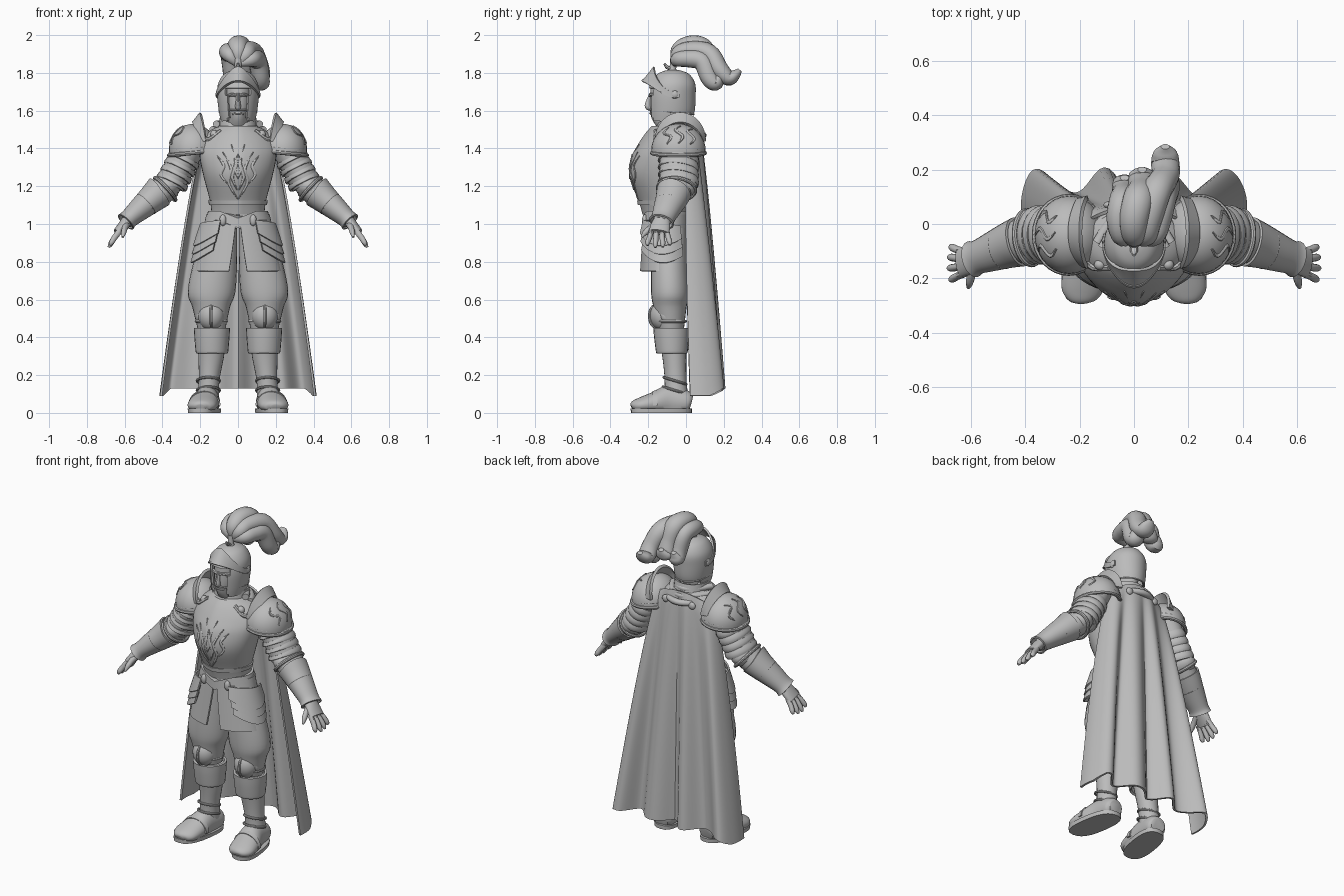
import bpy, bmesh
from math import sin, cos, pi, radians
from mathutils import Vector

if "Cube" in bpy.data.objects:
    bpy.data.objects.remove(bpy.data.objects["Cube"])

grey = bpy.data.materials.new("plain grey")
grey.use_nodes = True
grey.diffuse_color = (0.5, 0.5, 0.5, 1)
grey.node_tree.nodes["Principled BSDF"].inputs["Base Color"].default_value = (0.5, 0.5, 0.5, 1)
parts = []


def finish(name, bm, mirror=False, thick=0):
    bmesh.ops.recalc_face_normals(bm, faces=bm.faces)
    mesh = bpy.data.meshes.new(name)
    bm.to_mesh(mesh)
    bm.free()
    ob = bpy.data.objects.new(name, mesh)
    bpy.context.collection.objects.link(ob)
    mesh.materials.append(grey)
    if thick:
        s = ob.modifiers.new("thickness", 'SOLIDIFY')
        s.thickness, s.offset = thick, 0
    if mirror:
        ob.modifiers.new("mirror", 'MIRROR')
    parts.append(ob)
    return ob


def spline(pts, k=5):
    out = []
    for i in range(len(pts) - 1):
        a, b, c, d = pts[max(i - 1, 0)], pts[i], pts[i + 1], pts[min(i + 2, len(pts) - 1)]
        for s in range(k):
            t = s / k
            out.append([q + .5 * t * (r - p + t * (2*p - 5*q + 4*r - w + t * (3*(q - r) + w - p)))
                        for p, q, r, w in zip(a, b, c, d)])
    return out + [list(pts[-1])]


def grid(bm, rows, closed):
    for a, b in zip(rows, rows[1:]):
        for i in range(len(a) - (not closed)):
            j = (i + 1) % len(a)
            bm.faces.new((a[i], a[j], b[j], b[i]))


def loft(name, pts, ref=(0, 1, 0), n=24, flat=False, caps=True, mirror=False, thick=0,
         power=2, warp=None, cut=None, k=5):
    """Rings along a path; each point is x, y, z, radius along ref, other radius."""
    bm, rows, path = bmesh.new(), [], spline(pts, k)
    ref = Vector(ref)
    for i, p in enumerate(path):
        t = Vector((0, 0, 1)) if flat else Vector(path[min(i + 1, len(path) - 1)][:3]) - Vector(path[max(i - 1, 0)][:3])
        t.normalize()
        u = (ref - t * ref.dot(t)).normalized()
        v = t.cross(u)
        row = []
        for j in range(n):
            c, s = cos(2*pi*j/n), sin(2*pi*j/n)
            c, s = [abs(q) ** (2/power) * (1 if q > 0 else -1) for q in (c, s)]
            co = Vector(p[:3]) + u * c * p[3] + v * s * p[4]
            row.append(bm.verts.new(warp(co) if warp else co))
        rows.append(row)
    grid(bm, rows, True)
    if caps:
        bm.faces.new(rows[0])
        bm.faces.new(rows[-1])
    if cut:
        bmesh.ops.delete(bm, geom=[f for f in bm.faces if cut(f.calc_center_median())], context='FACES')
    return finish(name, bm, mirror, thick)


def sheet(name, f, nu=32, nv=10, mirror=False, thick=.012):
    bm = bmesh.new()
    rows = [[bm.verts.new(f(i/nu, j/nv)) for i in range(nu + 1)] for j in range(nv + 1)]
    grid(bm, rows, False)
    return finish(name, bm, mirror, thick)


def ball(name, c, r, mirror=True, floor=None):
    bm = bmesh.new()
    bmesh.ops.create_uvsphere(bm, u_segments=28, v_segments=18, radius=1)
    for v in bm.verts:
        v.co = Vector(c) + Vector(a * b for a, b in zip(v.co, r))
    if floor:
        bmesh.ops.bisect_plane(bm, geom=bm.verts[:] + bm.edges[:] + bm.faces[:],
                               plane_co=(0, 0, floor), plane_no=(0, 0, 1), clear_inner=True)
    return finish(name, bm, mirror, .012 if floor else 0)


def ring(name, c, ra, rb, axis, r=.01, mirror=True):
    t = Vector(axis).normalized()
    u = (Vector((0, 1, 0)) - t * t.y).normalized()
    v = t.cross(u)
    bm, rows = bmesh.new(), []
    for i in range(33):
        d = u * cos(i*pi/16) * ra + v * sin(i*pi/16) * rb
        rows.append([bm.verts.new(Vector(c) + d + (d.normalized() * cos(j*pi/4) + t * sin(j*pi/4)) * r) for j in range(8)])
    grid(bm, rows, True)
    bmesh.ops.remove_doubles(bm, verts=bm.verts, dist=1e-5)
    return finish(name, bm, mirror)


# Torso, belt and collar
def keel(co):
    if co.y < -.1:
        co.y -= .03 * max(0, 1 - abs(co.x) / .15)
    return co

chest = loft("breastplate", [(0, -.1, 1.05, .14, .1), (0, -.105, 1.12, .148, .115), (0, -.115, 1.25, .182, .155),
    (0, -.105, 1.35, .202, .155), (0, -.085, 1.42, .2, .14), (0, -.065, 1.48, .165, .12), (0, -.055, 1.52, .1, .095)],
    ref=(1, 0, 0), n=40, flat=True, warp=keel, power=2.2)
loft("breastplate_rim", [(0, -.105, 1.1, .153, .12), (0, -.105, 1.125, .158, .124)], ref=(1, 0, 0), flat=True, warp=keel, n=40)

def dip(co):
    co.z -= .04 * max(0, 1 - abs(co.x) / .1) if co.y < -.1 else 0
    return co

loft("belt", [(0, -.105, 1.02, .172, .128), (0, -.105, 1.07, .158, .126)], ref=(1, 0, 0), flat=True, warp=dip, n=40)
loft("gorget", [(0, -.065, 1.46, .115, .13), (0, -.06, 1.5, .098, .105), (0, -.06, 1.56, .092, .088)],
     ref=(1, 0, 0), flat=True, caps=False, thick=.012, warp=dip)
ball("collar_knot", (.125, -.15, 1.475), (.022, .02, .022))
loft("collar_cord", [(.09, -.16, 1.495, .012, .012), (.15, -.16, 1.45, .012, .012), (.19, -.13, 1.46, .012, .012)], n=8, mirror=True)

# Flame relief on the breastplate
bpy.context.view_layer.update()
strokes = [[(0, 1.13), (.05, 1.22), (.035, 1.29), (.08, 1.38)], [(.005, 1.18), (.03, 1.25), (.01, 1.32), (.035, 1.42)],
           [(.05, 1.21), (.09, 1.26), (.075, 1.31), (.11, 1.36)], [(0, 1.24), (.015, 1.3), (0, 1.37)]]
for line in strokes:
    pts = []
    for i, (x, z) in enumerate(line):
        hit = chest.ray_cast(Vector((x, -1, z)), Vector((0, 1, 0)))[1]
        r = .002 if i in (0, len(line) - 1) else .009
        pts.append((*hit, .005, r))
    loft("chest_flame", pts, n=8, mirror=True)

# Fauld skirt with overlapping hip plates
def hip(a, z, off=0):
    t = (1.05 - z) / .3
    return Vector(((.162 + .065*t + off) * sin(a), -.1 - .012*t - (.115 + .013*t + off) * cos(a), z))

sheet("skirt", lambda u, v: hip(.04 + .17*v + u * (pi - .04 - .17*v), 1.05 - .3*v), mirror=True)
for i in range(3):
    sheet("hip_plate", lambda u, v: hip(.5 + .05*i + u * 1.6, 1.02 - .045*i - v * (.07 + .05*sin(u*pi)) - .03*u, .024 - .003*i + .012*v),
          nu=20, nv=5, mirror=True, thick=.01)
ball("belt_buckle", (.08, -.218, 1.02), (.018, .015, .03))

# Legs and boots
loft("trouser", [(.09, -.09, .98, .085, .09), (.12, -.09, .8, .115, .095), (.14, -.085, .64, .126, .1), (.142, -.085, .56, .1, .088),
    (.14, -.08, .45, .075, .07)], ref=(1, 0, 0), flat=True, mirror=True)
ball("knee_guard", (.142, -.12, .515), (.07, .07, .08))
loft("knee_ridge", [(.142, -.15, .585, .006, .006), (.142, -.188, .545, .008, .008), (.142, -.188, .48, .008, .008), (.142, -.15, .44, .006, .006)], n=8, mirror=True)
ring("knee_strap", (.142, -.08, .485), .078, .08, (0, 0, 1), .008)
ball("knee_wing", (.208, -.09, .52), (.018, .045, .045))
loft("boot_cuff", [(.138, -.078, .45, .089, .088), (.138, -.077, .4, .086, .085), (.138, -.075, .33, .08, .078), (.138, -.075, .32, .077, .075)],
     ref=(1, 0, 0), flat=True, mirror=True, caps=False, thick=.014)
loft("boot_shaft", [(.138, -.075, .43, .078, .076), (.142, -.062, .3, .068, .064), (.153, -.055, .17, .055, .058), (.16, -.05, .05, .06, .066)],
     ref=(1, 0, 0), flat=True, mirror=True)

def ground(co):
    co.z = max(co.z, .015)
    return co

loft("boot_foot", [(.155, .025, .05, .045, .04), (.157, 0, .055, .062, .065), (.165, -.09, .06, .066, .085), (.18, -.17, .05, .078, .06),
    (.192, -.24, .04, .076, .042), (.197, -.275, .035, .055, .03), (.198, -.288, .03, .025, .015)], ref=(1, 0, 0), warp=ground, mirror=True)
loft("boot_sole", [(.178, -.13, 0, .08, .162), (.178, -.13, .024, .082, .163)], ref=(1, 0, 0), flat=True, mirror=True, power=2.6,
     warp=lambda co: Vector((co.x - .15*(co.y + .13), co.y, co.z)))
for y, z in ((-.058, .17), (-.062, .12)):
    ring("ankle_strap", (.157, y, z), .063, .06, (0, .3, 1), .007)
sheet("instep_strap", lambda u, v: Vector((.178 + .079*cos(pi*u), -.15 - .025*v, .04 + (.077 - .008*v)*sin(pi*u))), nv=2, mirror=True)

# Shoulder armour
ball("pauldron", (.238, -.04, 1.39), (.122, .138, .134), floor=1.372)
ring("pauldron_rim", (.24, -.04, 1.376), .14, .126, (.1, 0, 1), .011)
ring("pauldron_band", (.238, -.04, 1.402), .138, .123, (.1, 0, 1), .005)

def flange(u, v):
    a = radians(-75 + 150*u)
    r = 1 + .38 * v * cos(a)
    return Vector((.222 - .04*v + .015*cos(2*a), -.03 + .12*sin(a)*r, 1.4 + .135*cos(a)*r))

sheet("pauldron_flange", flange, nu=24, nv=4, mirror=True, thick=.016)
for dy in (-.06, 0, .06):
    pts = []
    for ph, w, r in ((15, 0, .003), (32, .022, .008), (50, -.015, .008), (66, .01, .003)):
        a = radians(ph)
        y = dy + w
        s = 1.05 * (1 - (y / .138)**2) ** .5
        pts.append((.238 + .122*cos(a)*s, -.04 + y*1.03, 1.39 + .134*sin(a)*s, r, .005))
    loft("shoulder_flame", pts, n=8, mirror=True)

# Arms and gauntlets
loft("upper_arm", [(.24, -.04, 1.44, .1, .08), (.3, -.04, 1.32, .1, .08), (.36, -.045, 1.21, .095, .078)], mirror=True)
for i in range(4):
    x, z = .279 + .02*i, 1.355 - .038*i
    loft("arm_lame", [(x, -.04, z, .102, .084), (x + .01, -.04, z - .02, .11, .089), (x + .015, -.041, z - .03, .106, .086)], mirror=True, k=2)
ball("elbow_guard", (.375, -.045, 1.2), (.072, .105, .068))
ring("elbow_band", (.385, -.05, 1.185), .1, .08, (.7, -.1, -.65), .01)
loft("forearm", [(.37, -.05, 1.205, .09, .075), (.44, -.07, 1.14, .08, .068), (.52, -.1, 1.075, .062, .05), (.59, -.13, 1.01, .045, .034)], mirror=True)
loft("gauntlet_cuff", [(.42, -.065, 1.165, .088, .08), (.46, -.078, 1.13, .08, .07), (.53, -.105, 1.07, .066, .055),
    (.575, -.122, 1.03, .058, .046), (.595, -.13, 1.01, .064, .05)], mirror=True, caps=False, thick=.01,
    warp=lambda co: co + Vector((-.01, 0, .015)) * max(0, (co.z - 1.18) / .06))
ring("gauntlet_band", (.487, -.088, 1.106), .074, .064, (.7, -.2, -.65), .006)
loft("palm", [(.58, -.125, 1.025, .042, .032), (.61, -.135, .99, .052, .027), (.64, -.143, .955, .054, .022)], mirror=True)
for i, (length, spread) in enumerate(((.8, -.02), (1, -.006), (.97, .006), (.78, .016))):
    y = -.183 + .027*i
    loft("finger", [(.625, y, .965, .014, .017), (.652, y + spread*.5, .93, .014, .016),
        (.652 + .022*length, y + spread, .93 - .035*length, .0135, .014), (.652 + .032*length, y + spread, .93 - .054*length, .006, .007)],
        n=10, mirror=True)
loft("thumb", [(.59, -.15, 1.0, .02, .022), (.598, -.185, .98, .016, .018), (.605, -.215, .955, .014, .015), (.61, -.235, .93, .006, .006)],
     ref=(1, 0, 0), n=10, mirror=True)

# Head and helmet
loft("face", [(0, -.075, 1.5, .06, .07), (0, -.09, 1.56, .055, .092), (0, -.09, 1.63, .07, .102), (0, -.09, 1.73, .075, .097)], ref=(1, 0, 0), flat=True)
loft("nose", [(0, -.182, 1.69, .01, .012), (0, -.196, 1.65, .012, .016), (0, -.2, 1.622, .016, .019), (0, -.184, 1.612, .012, .012)], ref=(1, 0, 0), n=10)
loft("mouth", [(-.028, -.177, 1.583, .006, .005), (0, -.188, 1.586, .007, .006), (.028, -.177, 1.583, .006, .005)], n=8)
loft("brow", [(.055, -.158, 1.678, .01, .008), (.03, -.182, 1.685, .012, .009), (.008, -.188, 1.678, .01, .008)], n=8, mirror=True)
loft("helmet", [(0, -.085, 1.545, .084, .105), (0, -.077, 1.6, .096, .117), (0, -.075, 1.68, .104, .12), (0, -.07, 1.74, .1, .113),
    (0, -.068, 1.785, .074, .085), (0, -.068, 1.805, .04, .045), (0, -.068, 1.812, .004, .005)], ref=(1, 0, 0), flat=True, n=48, thick=.012,
    caps=False, cut=lambda c: c.y < -.08 and c.z < 1.72 and abs(c.x) < .045 + .2*max(0, c.z - 1.62)
    or c.y > -.02 and c.z < 1.585 or c.z < 1.56 and abs(c.x) < .055)
ring("helmet_guard", (0, -.075, 1.592), .117, .098, (0, .1, 1), .005, False)

def visor(u, v):
    a = radians(-105 + 210*u)
    f = max(0, cos(a))
    r = 1 - .32 * v * f**3
    return Vector((.11*r*sin(a), -.07 - (.13 + .028*f**4*(1 - .5*v))*r*cos(a), 1.67 + .085*f**1.5 + v*(.03 + .045*f**2)))

sheet("raised_visor", visor, nv=5)
sheet("visor_trim", lambda u, v: visor(u, .12*v) + Vector((0, -.004, 0)), nv=1, thick=.014)
ball("visor_pivot", (.106, -.06, 1.685), (.013, .022, .022))

# Feather plume
loft("plume_socket", [(0, -.07, 1.8, .03, .03), (0, -.07, 1.825, .018, .018), (0, -.06, 1.87, .024, .024)], n=16)
loft("plume_curl", [(0, -.07, 1.82, .012, .01), (0, -.1, 1.83, .014, .01), (0, -.115, 1.85, .006, .005)], ref=(1, 0, 0), n=8)
for x0, end, reach, drop, w in ((0, .03, .2, .0, .054), (-.055, -.035, .17, .04, .046), (.05, .115, .285, .03, .052), (.09, .12, .19, .075, .047)):
    m = (x0 + end) / 2
    loft("plume_feather", [(x0*.15, -.055, 1.85, .018, .018), (x0*.8, -.045, 1.915 - drop*.6, w*.8, .038), (x0, .015, 1.95 - drop, w, .046),
        (m, .02 + reach*.35, 1.935 - drop, w*1.05, .05), (end, .02 + reach*.55, 1.85 - drop, w, .048),
        (end, .02 + reach*.72, 1.79 - drop*.6, w, .04), (end, reach*.92, 1.8 - drop*.3, w*.85, .028),
        (end, reach, 1.825 - drop*.3, .016, .012)], ref=(1, 0, 0), n=16)

# Cape with folds and forward-curling edges, and the draped neck cloth
def cape(u, v):
    s0 = 2*u - 1
    s = s0 * (1.5 - .5*s0*s0)
    a = abs(s)
    edge = max(0, (abs(s0) - .66) / .34)
    x = s * (.175 + .12*v**.6 + .125*v) * (1 - .03*edge**3*v)
    fold = .045 * cos(2*pi*(a - .26)/.57) + .008 * sin(19*s)
    y = .06 + .04*v**.4 + .05*v + fold*v**.8 - .115*edge**2*v**.5 - .05*a*a*(1 - v)
    top = 1.525 - .06*a*a
    return Vector((x, y, top + v * (.13 - .04*min(1, 2*edge) - top)))

sheet("cape", cape, nu=80, nv=30)
for i in range(3):
    loft("neck_drape", [(s*(.115 + .02*i), -.09 + .02*i + (.115 + .012*i)*(1 - s*s), 1.53 - .03*i, .018, .02)
        for s in (-1, -.7, -.35, 0, .35, .7, 1)], ref=(0, 0, 1), n=10)
ball("cape_brooch", (.09, .07, 1.46), (.022, .014, .022))

# Bake the modifiers and shade smoothly
bpy.ops.object.select_all(action='DESELECT')
for ob in parts:
    ob.select_set(True)
bpy.context.view_layer.objects.active = chest
bpy.ops.object.convert(target='MESH')
bpy.ops.object.shade_smooth_by_angle(angle=radians(40))
